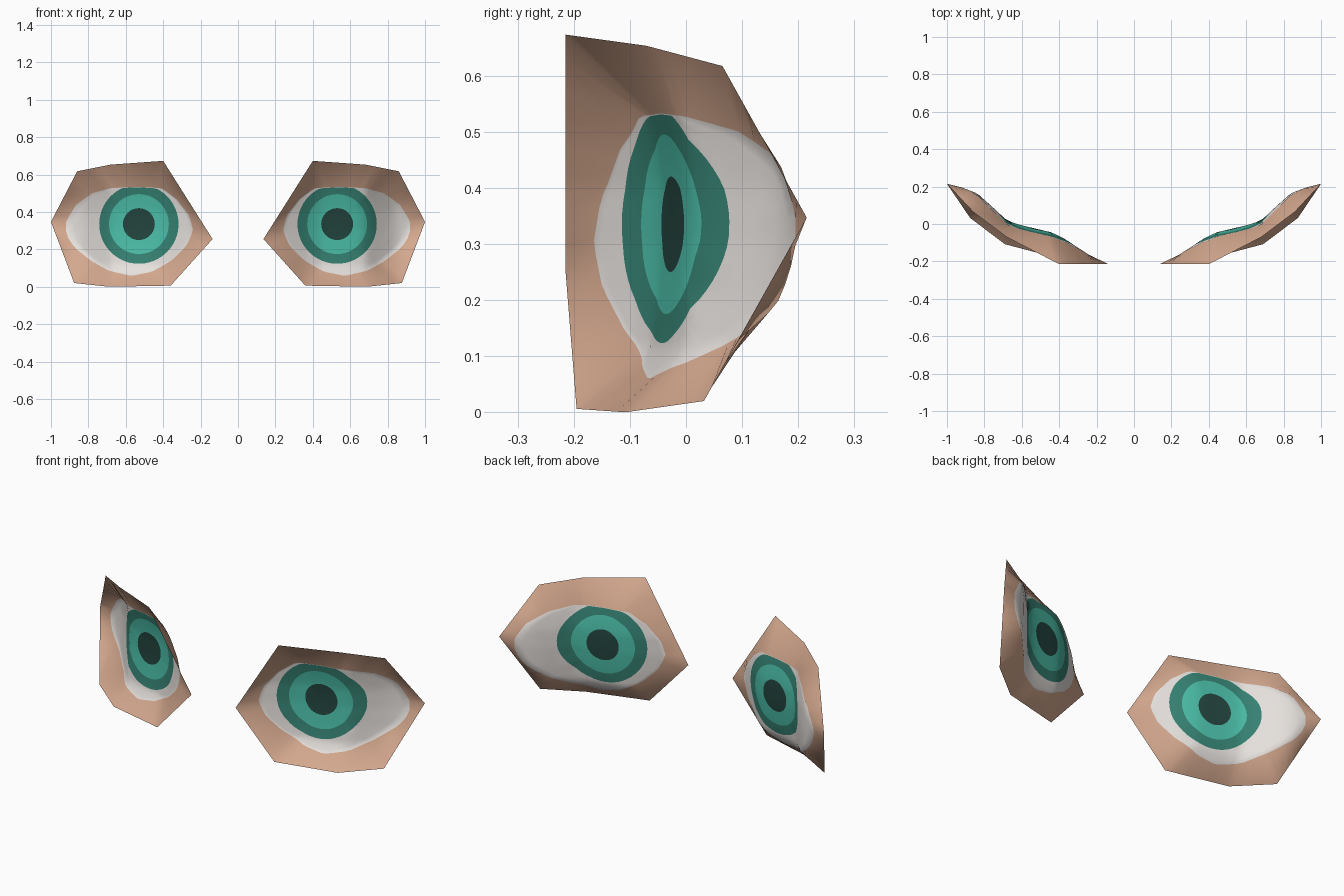
import bpy, bmesh, math

if "Cube" in bpy.data.objects:
    bpy.data.objects.remove(bpy.data.objects["Cube"])

CX, CZ = 0.53, 0.335   # pupil centre

# 3D corners of the socket patch (x, y, z), counter-clockwise from the front
OUTLINE = [(1.0, .215, .347), (.86, .065, .617), (.68, -.07, .653), (.40, -.215, .673),
           (.136, -.215, .255), (.36, -.195, .006), (.69, -.108, 0), (.876, .032, .02)]
# Edge of the white of the eye (x, z)
LID = [(.92, .35), (.865, .44), (.78, .50), (.68, .528), (.54, .533), (.41, .528), (.33, .47),
       (.26, .38), (.24, .30), (.275, .22), (.355, .14), (.46, .08), (.57, .058), (.69, .085),
       (.78, .135), (.875, .21), (.92, .28)]
# Depth of the eye surface along x, and how far it leans forward near the lids along z
DEPTH = [(.13, -.215), (.24, -.165), (.32, -.113), (.37, -.08), (.44, -.045), (.61, -.005),
         (.68, .018), (.75, .085), (.84, .165), (.92, .195), (1.0, .215)]
LEAN = [(.05, .058), (.08, .038), (.115, .02), (.2, .008), (.3, 0), (.4, 0), (.48, .012), (.54, .025)]


def lerp_table(table, v):
    if v <= table[0][0]:
        return table[0][1]
    for (a, fa), (b, fb) in zip(table, table[1:]):
        if v <= b:
            return fa + (fb - fa) * (v - a) / (b - a)
    return table[-1][1]


def ray_hit(poly, t):
    """Point where the ray at angle t from the pupil leaves a closed loop."""
    dx, dz = math.cos(t), math.sin(t)
    for p, q in zip(poly, poly[1:] + poly[:1]):
        px, pz, qx, qz = p[0] - CX, p[-1] - CZ, q[0] - CX, q[-1] - CZ
        a, b = px * dz - pz * dx, qx * dz - qz * dx
        if a * b <= 0 and a != b:
            s = a / (a - b)
            if (px + (qx - px) * s) * dx + (pz + (qz - pz) * s) * dz > 0:
                return [u + (v - u) * s for u, v in zip(p, q)]


def linear(c):
    c /= 255
    return c / 12.92 if c < .04045 else ((c + .055) / 1.055) ** 2.4


def material(name, rgb):
    m = bpy.data.materials.new(name)
    m.diffuse_color = (*[linear(c) for c in rgb], 1)
    m.use_nodes = True
    m.node_tree.nodes["Principled BSDF"].inputs["Base Color"].default_value = m.diffuse_color
    return m


MATS = [material("pupil", (35, 68, 62)), material("iris_light", (75, 190, 168)),
        material("iris_dark", (54, 130, 115)), material("eye_white", (230, 225, 221)),
        material("skin", (212, 168, 142))]

# Evenly spaced spokes plus one through each socket corner
corner = [math.atan2(p[2] - CZ, p[0] - CX) % math.tau for p in OUTLINE]
spokes = [math.tau * i / 64 for i in range(64)]
spokes = [t for t in spokes if all(abs(t - c) > .03 for c in corner)]
spokes = sorted(spokes + [c + 1e-7 for c in corner])


def eye_point(r, t):
    x, z = CX + r * math.cos(t), CZ + r * math.sin(t)
    return (x, lerp_table(DEPTH, x) - lerp_table(LEAN, z), z)


def spoke_points(t):
    """Points outward along one spoke: pupil, iris, white, then the socket rim."""
    lid = ray_hit(LID, t)
    rl = math.hypot(lid[0] - CX, lid[1] - CZ)
    ri = min(.212, rl - .002)
    radii = [.04, .085, .122, .16, ri] + [ri + (rl - ri) * k / 4 for k in (1, 2, 3, 4)]
    return [eye_point(r, t) for r in radii] + [ray_hit(OUTLINE, t)]


RING_MATS = [0, 1, 1, 2, 3, 3, 3, 3, 4]   # colour between successive rings


def build_eye(name, side):
    bm = bmesh.new()

    def vert(p):
        return bm.verts.new((p[0] * side, p[1], p[2]))

    centre = vert(eye_point(0, 0))
    cols = [[vert(p) for p in spoke_points(t)] for t in spokes]

    def face(vs, mat):
        f = bm.faces.new(vs if side > 0 else vs[::-1])
        f.material_index = mat
        f.smooth = True

    for a, b in zip(cols, cols[1:] + cols[:1]):
        face([centre, a[0], b[0]], 0)
        for k, mat in enumerate(RING_MATS):
            face([a[k], a[k + 1], b[k + 1], b[k]], mat)
    me = bpy.data.meshes.new(name)
    bm.to_mesh(me)
    bm.free()
    for m in MATS:
        me.materials.append(m)
    bpy.context.collection.objects.link(bpy.data.objects.new(name, me))


build_eye("left_eye", 1)
build_eye("right_eye", -1)
